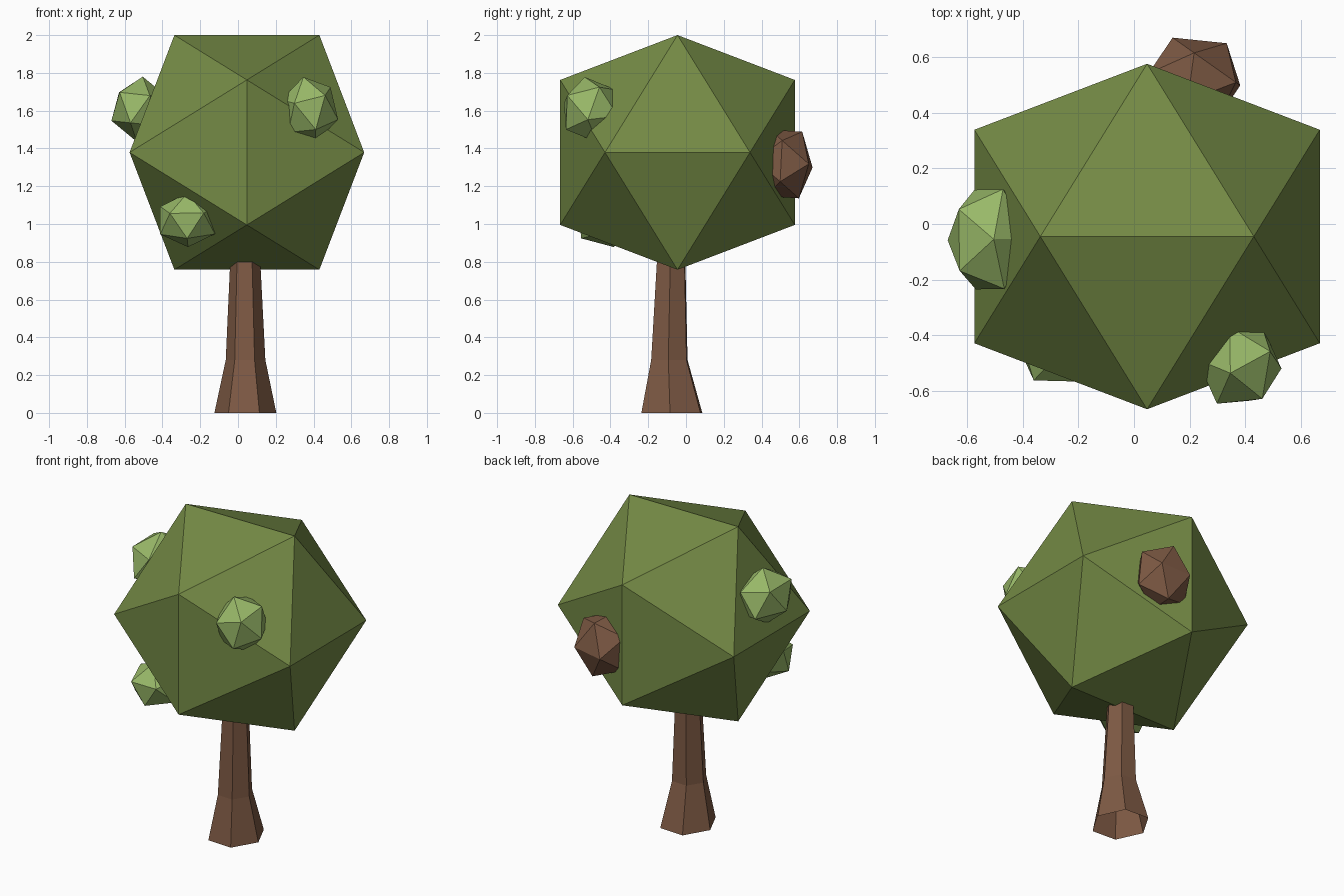
import bpy, bmesh, math
from mathutils import Vector, Matrix

if "Cube" in bpy.data.objects:
    bpy.data.objects.remove(bpy.data.objects["Cube"])


def material(name, rgb):
    m = bpy.data.materials.new(name)
    m.diffuse_color = (*rgb, 1)
    m.use_nodes = True
    m.node_tree.nodes["Principled BSDF"].inputs["Base Color"].default_value = m.diffuse_color
    return m


LEAF = material("leaf green", (0.175, 0.255, 0.06))
LIGHT = material("light leaf green", (0.314, 0.479, 0.138))
BARK = material("bark brown", (0.209, 0.102, 0.058))


def finish(bm, name, mat):
    bmesh.ops.recalc_face_normals(bm, faces=bm.faces)
    me = bpy.data.meshes.new(name)
    bm.to_mesh(me)
    bm.free()
    me.materials.append(mat)
    ob = bpy.data.objects.new(name, me)
    bpy.context.collection.objects.link(ob)
    return ob


def blob(name, center, half, axis, ref, mat):
    """Icosahedron with one corner along axis, its neighbour toward ref,
    stretched to the given half extents."""
    bm = bmesh.new()
    bmesh.ops.create_icosphere(bm, subdivisions=1, radius=1)
    z = Vector(axis).normalized()
    r = Vector(ref)
    x = (r - z * r.dot(z)).normalized()
    rot = Matrix((x, z.cross(x), z)).transposed()
    bmesh.ops.transform(bm, matrix=rot.to_4x4(), verts=bm.verts)
    ext = [max(abs(v.co[i]) for v in bm.verts) for i in range(3)]
    for v in bm.verts:
        v.co = Vector(center[i] + v.co[i] * half[i] / ext[i] for i in range(3))
    return finish(bm, name, mat)


# Crown: big icosahedron with a level edge on top
phi = (1 + 5 ** 0.5) / 2
blob("crown", (0.047, -0.045, 1.379), (0.621, 0.621, 0.621),
     (1, 0, phi), (-1, 0, phi), LEAF)

# Small leaf clumps half sunk in the crown
blob("leaf_clump_right", (0.378, -0.503, 1.605), (0.152, 0.143, 0.173),
     (0.52, -0.74, 0.42), (-0.82, -0.57, 0), LIGHT)
blob("leaf_clump_left", (-0.52, -0.055, 1.608), (0.15, 0.18, 0.172),
     (0.1, 0, 1), (-0.8, -0.6, 0), LIGHT)
blob("leaf_clump_low", (-0.267, -0.425, 1.02), (0.145, 0.142, 0.142),
     (-0.55, -0.8, 0.25), (1, 0, 0), LIGHT)

# Brown knot on the back of the crown
blob("knot", (0.217, 0.52, 1.318), (0.165, 0.15, 0.182),
     (0.62, 0.78, 0), (-0.34, 0.21, 0.9), BARK)

# Trunk: six-sided flared tube, open at the ends
bm = bmesh.new()
rings = []
for z, cx, cy, rx, ry in [(0, 0.039, -0.075, 0.164, 0.181),
                          (0.28, 0.040, -0.088, 0.105, 0.108),
                          (0.90, 0.038, -0.077, 0.075, 0.080)]:
    rings.append([bm.verts.new((cx + rx * math.cos(a), cy + ry * math.sin(a), z))
                  for a in (math.radians(60 * k - 3) for k in range(6))])
for lo, hi in zip(rings, rings[1:]):
    for k in range(6):
        n = (k + 1) % 6
        bm.faces.new((lo[k], lo[n], hi[n], hi[k]))
finish(bm, "trunk", BARK)
